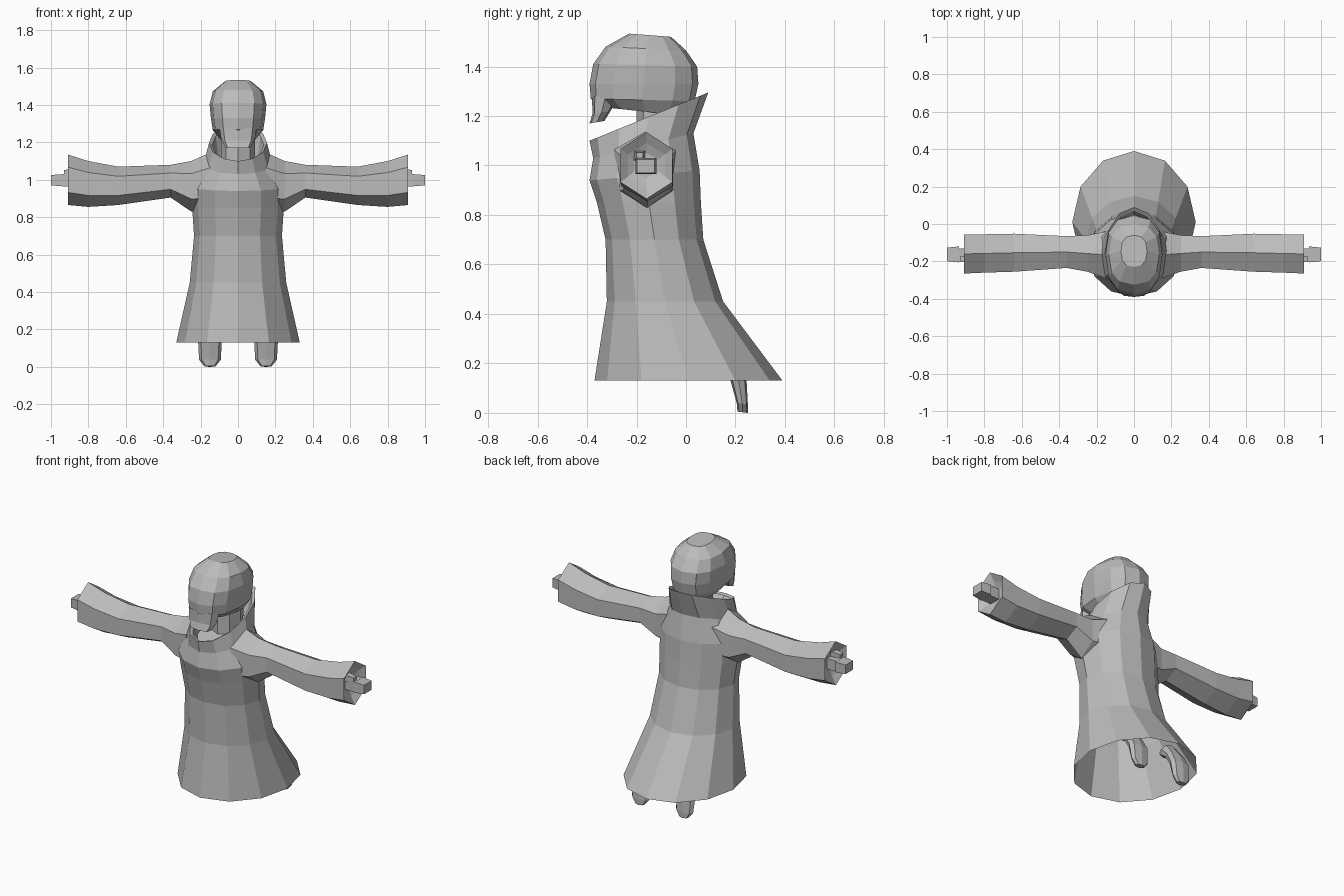
import bpy, bmesh, math
from mathutils import Vector

if "Cube" in bpy.data.objects:
    bpy.data.objects.remove(bpy.data.objects["Cube"])

grey = bpy.data.materials.new("plain grey")
grey.diffuse_color = (0.5, 0.5, 0.5, 1)
grey.use_nodes = True
grey.node_tree.nodes["Principled BSDF"].inputs["Base Color"].default_value = grey.diffuse_color


def loft(name, rings, cap_start=True, cap_end=True):
    """Skin a list of equal-sized point rings into a flat-shaded object."""
    bm = bmesh.new()
    loops = [[bm.verts.new(p) for p in r] for r in rings]
    for a, b in zip(loops, loops[1:]):
        n = len(a)
        for i in range(n):
            bm.faces.new((a[i], a[(i + 1) % n], b[(i + 1) % n], b[i]))
    if cap_start:
        bm.faces.new(loops[0])
    if cap_end:
        bm.faces.new(loops[-1])
    bmesh.ops.recalc_face_normals(bm, faces=bm.faces)
    me = bpy.data.meshes.new(name)
    bm.to_mesh(me)
    bm.free()
    me.materials.append(grey)
    ob = bpy.data.objects.new(name, me)
    bpy.context.collection.objects.link(ob)
    return ob


def flat_ring(w, yf, yb, zf, zb, n=12, power=1.0, cx=0.0):
    """Ring around z; front and back heights differ to tilt it. power<1 is boxier."""
    pts = []
    for i in range(n):
        a = 2 * math.pi * i / n
        c, s = math.cos(a), math.sin(a)
        c = math.copysign(abs(c) ** power, c) if abs(c) > 1e-6 else 0
        s = math.copysign(abs(s) ** power, s) if abs(s) > 1e-6 else 0
        t = (s + 1) / 2
        pts.append(Vector((cx + w * c, yf + (yb - yf) * t, zf + (zb - zf) * t)))
    return pts


def arm_ring(x, yf, yb, zb, zt, side, n=6):
    """Ring around x with a point at top and bottom."""
    k = math.cos(math.pi / 6)
    pts = []
    for i in range(n):
        a = 2 * math.pi * i / n
        pts.append(Vector((side * x,
                           (yf + yb) / 2 + (yb - yf) / 2 * math.sin(a) / k,
                           (zb + zt) / 2 + (zt - zb) / 2 * math.cos(a))))
    return pts


def block(name, x0, x1, y0, y1, z0, z1, side, taper=1.0):
    """Box along x whose far end is scaled by taper."""
    yc, zc = (y0 + y1) / 2, (z0 + z1) / 2
    rings = []
    for x, s in ((x0, 1), (x1, taper)):
        rings.append([Vector((side * x, yc + (y - yc) * s, zc + (z - zc) * s))
                      for y, z in ((y0, z0), (y1, z0), (y1, z1), (y0, z1))])
    return loft(name, rings)


# Robe with raised, tilted collar and open hem
robe = [
    (0.33, -0.37, 0.39, 0.13, 0.13),
    (0.258, -0.32, 0.15, 0.45, 0.45),
    (0.235, -0.325, 0.07, 0.70, 0.70),
    (0.245, -0.36, 0.06, 0.85, 0.85),
    (0.245, -0.39, 0.055, 0.94, 0.98),
    (0.185, -0.375, 0.03, 1.03, 1.13),
    (0.155, -0.39, 0.09, 1.10, 1.295),
    (0.138, -0.37, 0.07, 1.095, 1.28),
    (0.12, -0.33, 0.01, 1.04, 1.13),
]
loft("robe", [flat_ring(*r) for r in robe], cap_start=False)

# Neck
loft("neck", [flat_ring(0.09, -0.20, -0.02, 1.04, 1.08, 8),
              flat_ring(0.09, -0.20, 0.0, 1.25, 1.25, 8)])

# Head
head = [
    (0.095, -0.33, 0.0, 1.235, 1.20),
    (0.135, -0.385, 0.035, 1.27, 1.26),
    (0.145, -0.39, 0.05, 1.33, 1.33),
    (0.152, -0.375, 0.045, 1.41, 1.40),
    (0.135, -0.325, 0.0, 1.48, 1.465),
    (0.07, -0.23, -0.06, 1.533, 1.52),
]
loft("head", [flat_ring(*r, power=0.8) for r in head])

# Chin jutting down at the front of the face
loft("chin", [flat_ring(0.07, -0.39, -0.33, 1.17, 1.18, 8, 0.7),
              flat_ring(0.09, -0.378, -0.305, 1.21, 1.22, 8, 0.7),
              flat_ring(0.10, -0.38, -0.27, 1.28, 1.28, 8, 0.7)])

sleeve = [
    (0.15, -0.29, -0.04, 0.82, 1.145),
    (0.25, -0.255, -0.06, 0.83, 1.10),
    (0.36, -0.235, -0.065, 0.905, 1.08),
    (0.64, -0.255, -0.052, 0.865, 1.07),
    (0.80, -0.26, -0.055, 0.855, 1.10),
    (0.91, -0.265, -0.055, 0.865, 1.135),
    (0.885, -0.235, -0.085, 0.91, 1.09),
    (0.87, -0.21, -0.11, 0.95, 1.05),
]
for side, tag in ((1, "right"), (-1, "left")):
    # Flared six-sided sleeve with recessed cuff
    loft(tag + "_sleeve", [arm_ring(*r, side) for r in sleeve])
    # Blocky hand: palm, curled fingers and thumb
    block(tag + "_palm", 0.86, 0.94, -0.20, -0.13, 0.965, 1.03, side)
    block(tag + "_fingers", 0.935, 1.0, -0.205, -0.12, 0.965, 1.03, side, 0.85)
    block(tag + "_thumb", 0.87, 0.93, -0.21, -0.165, 1.02, 1.06, side, 0.6)
    # Foot hanging toe-down, with the ankle hidden in the robe
    foot = [(0.03, 0.208, 0.25, 0.005, 0.0), (0.058, 0.205, 0.25, 0.04, 0.035),
            (0.063, 0.18, 0.245, 0.13, 0.13), (0.055, 0.13, 0.21, 0.20, 0.20),
            (0.045, 0.07, 0.15, 0.24, 0.28)]
    loft(tag + "_foot", [flat_ring(*r, n=8, power=0.8, cx=side * 0.15) for r in foot])
